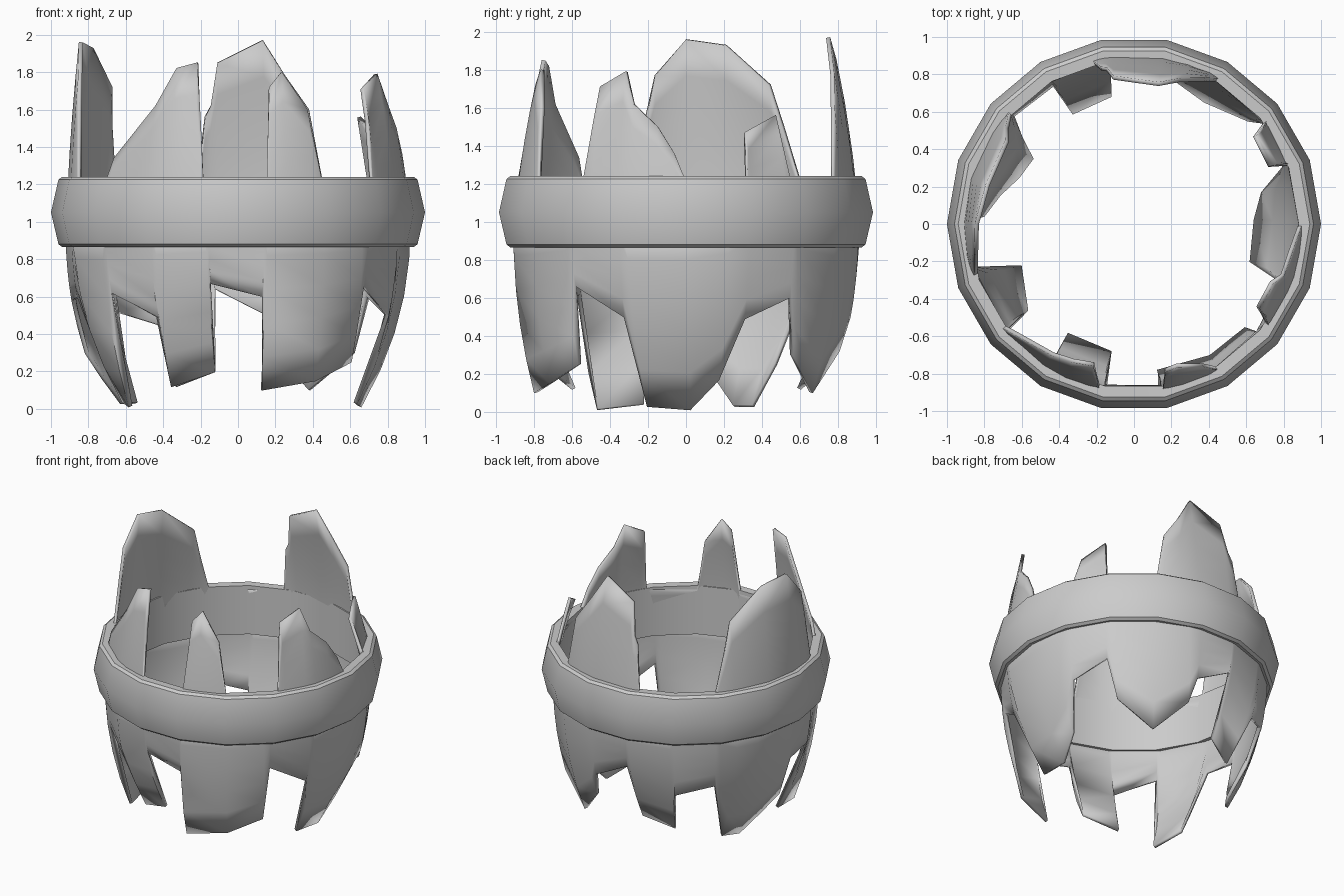
import bpy, bmesh
from math import cos, sin, radians


def finish(name, bm, angle):
    bmesh.ops.recalc_face_normals(bm, faces=bm.faces)
    mesh = bpy.data.meshes.new(name)
    bm.to_mesh(mesh)
    bm.free()
    ob = bpy.data.objects.new(name, mesh)
    bpy.context.collection.objects.link(ob)
    bpy.ops.object.select_all(action='DESELECT')
    bpy.context.view_layer.objects.active = ob
    ob.select_set(True)
    bpy.ops.object.shade_smooth_by_angle(angle=radians(angle))
    return ob


def polar(a, r, z):
    return (r * cos(radians(a)), r * sin(radians(a)), z)


def loft(name, loops, wrap_rows, angle):
    """Join columns of points around a full circle into quads."""
    bm = bmesh.new()
    cols = [[bm.verts.new(p) for p in loop] for loop in loops]
    n, m = len(cols), len(cols[0])
    for i in range(n):
        a, b = cols[i], cols[(i + 1) % n]
        for j in range(m if wrap_rows else m - 1):
            k = (j + 1) % m
            bm.faces.new((a[j], b[j], b[k], a[k]))
    return finish(name, bm, angle)


def cloth(name, columns, z0, r0, power, rows=5):
    """Torn sleeve: each column is (base angle, tip angle, tip z, tip radius)."""
    loops = []
    for a0, a1, z1, r1 in columns:
        loop = []
        for j in range(rows + 1):
            t = j / rows
            loop.append(polar(a0 + (a1 - a0) * t, r0 + (r1 - r0) * t ** power,
                              z0 + (z1 - z0) * t))
        loops.append(loop)
    ob = loft(name, loops, False, 50)
    mod = ob.modifiers.new("thickness", 'SOLIDIFY')
    mod.thickness = 0.022
    mod.offset = 0
    return ob


# Eighteen-sided belt with a ridged outer face
profile = [(.88, .868), (.94, .865), (.96, .88), (1.0, 1.05),
           (.96, 1.225), (.94, 1.24), (.88, 1.238)]
loft("belt_ring", [[polar(i * 20, r, z) for r, z in profile] for i in range(18)], True, 35)

# Hanging tatters, counter-clockwise from the right side
lower = [
    (-20, -18, .03, .66), (0, 2, .012, .65), (14, 14, .17, .71), (21, 21, .49, .86),
    (38, 38, .60, .88), (39, 42, .30, .83), (58, 60, .10, .76), (74, 77, .32, .82),
    (80, 80, .50, .87), (98, 98, .64, .88), (99, 100, .20, .70), (118, 119, .12, .68),
    (120, 120, .45, .86), (138, 138, .52, .87), (139, 142, .25, .77), (148, 147, .03, .65),
    (158, 158, .03, .67), (170, 168, .17, .74), (177, 177, .30, .81), (179, 179, .58, .88),
    (195, 195, .60, .88), (197, 200, .04, .65), (218, 219, .012, .74), (220, 220, .62, .88),
    (240, 240, .49, .86), (242, 239, .12, .69), (259, 260, .20, .70), (260, 260, .67, .88),
    (279, 279, .60, .88), (280, 279, .10, .80), (300, 300, .15, .82), (316, 317, .25, .82),
    (319, 319, .66, .88), (338, 338, .50, .86)]
cloth("lower_tatters", lower, 1.0, .912, 2.2)

# Standing tatters above the belt
upper = [
    (-37, -37, 1.22, .89), (-36, -35, 1.55, .84), (-33, -34, 1.71, .80), (-24, -23, 1.79, .80),
    (-18, -19, 1.62, .84), (-10, -10, 1.50, .85), (-4, -4, 1.36, .87), (0, 0, 1.21, .89),
    (21, 21, 1.21, .89), (23, 23, 1.47, .79), (36, 36, 1.56, .80), (38, 38, 1.21, .89),
    (60, 60, 1.22, .89), (63, 64, 1.60, .86), (71, 72, 1.78, .81), (80, 80, 1.97, .76),
    (97, 98, 1.85, .79), (100, 100, 1.62, .84), (102, 102, 1.56, .85), (104, 104, 1.21, .89),
    (121, 121, 1.21, .89), (138, 138, 1.22, .89), (142, 143, 1.50, .85), (147, 147, 1.72, .81),
    (164, 165, 1.93, .81), (180, 180, 1.96, .84), (191, 191, 1.77, .86), (195, 194, 1.55, .87),
    (198, 198, 1.21, .89), (218, 218, 1.21, .89), (221, 221, 1.34, .87), (237, 238, 1.62, .82),
    (246, 246, 1.82, .80)]
upper += [(254, 254, 1.85, .78), (256, 256, 1.56, .83), (258, 258, 1.21, .89)]
upper += [(280, 280, 1.21, .89), (281, 282, 1.72, .80), (287, 287, 1.80, .79),
          (297, 296, 1.60, .84), (300, 300, 1.21, .89)]
cloth("upper_tatters", upper[:], 1.0, .905, 1.5)
